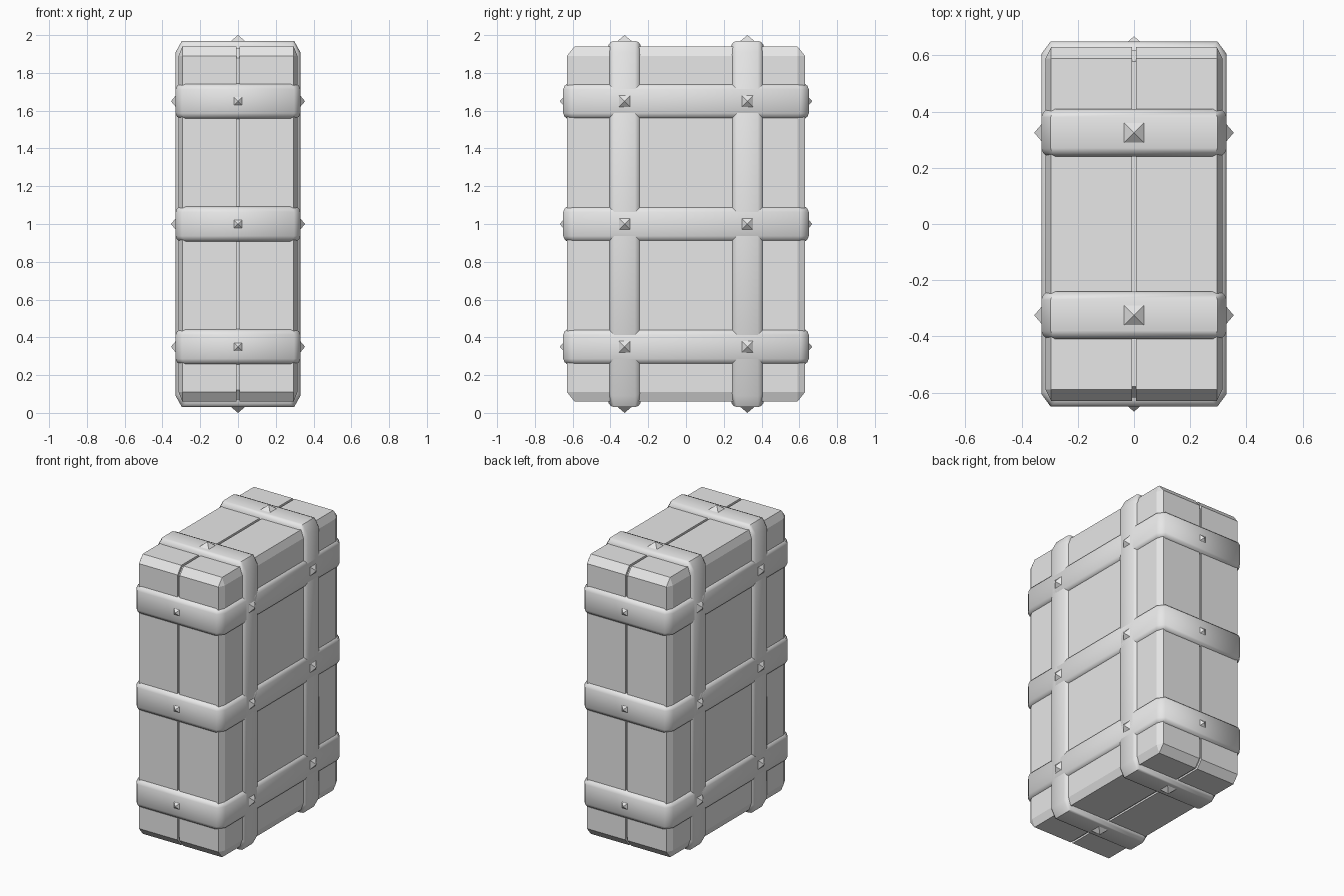
import bpy, bmesh, math
from mathutils import Vector
from itertools import product

old = bpy.data.objects.get("Cube")
if old:
    bpy.data.objects.remove(old, do_unlink=True)

grey = bpy.data.materials.new("plain grey")
grey.use_nodes = True
grey.diffuse_color = (0.8, 0.8, 0.8, 1)
grey.node_tree.nodes["Principled BSDF"].inputs["Base Color"].default_value = (0.8, 0.8, 0.8, 1)

MID = 1.0                  # height of the crate centre
BANDS_Z = (-0.65, 0, 0.65)  # belts, relative to the centre
BANDS_Y = (-0.325, 0.325)   # upright hoops


def finish(name, bm, smooth_angle=None):
    bmesh.ops.recalc_face_normals(bm, faces=bm.faces)
    mesh = bpy.data.meshes.new(name)
    bm.to_mesh(mesh)
    bm.free()
    mesh.materials.append(grey)
    obj = bpy.data.objects.new(name, mesh)
    obj.location.z = MID
    bpy.context.collection.objects.link(obj)
    if smooth_angle:
        mesh.shade_smooth()
        mesh.set_sharp_from_angle(angle=math.radians(smooth_angle))
    return obj


def hull(points):
    bm = bmesh.new()
    for p in points:
        bm.verts.new(p)
    bmesh.ops.convex_hull(bm, input=bm.verts[:])
    bmesh.ops.dissolve_limit(bm, angle_limit=0.01, verts=bm.verts[:], edges=bm.edges[:])
    return bm


def chamfered_box(half, cut):
    """Box whose edges and corners are cut back by a different amount per axis."""
    points = []
    for signs in product((-1, 1), repeat=3):
        for face in range(3):
            points.append([s * (h - (0 if i == face else c))
                           for i, (s, h, c) in enumerate(zip(signs, half, cut))])
    return hull(points)


def band(name, along, centre, width, half, cut):
    """Octagonal hoop around the crate, with rounded rims; along is its axis."""
    other = 3 - along
    points = []
    for side, (inset, back) in product((-1, 1), ((0.022, 0), (0.007, 0.012), (0, 0.03))):
        for sx, so in product((-1, 1), repeat=2):
            for cx, co in ((cut[0], 0), (0, cut[1])):
                p = [0, 0, 0]
                p[0] = sx * (half[0] - inset - cx)
                p[other] = so * (half[1] - inset - co)
                p[along] = centre + side * (width / 2 - back)
                points.append(p)
    return finish(name, hull(points), 50)


# Case: two shells with a narrow seam between them, over a slightly smaller core
bm = chamfered_box((0.315, 0.63, 0.94), (0.02, 0.04, 0.05))
bmesh.ops.bisect_plane(bm, geom=bm.verts[:] + bm.edges[:] + bm.faces[:],
                       plane_co=(0.008, 0, 0), plane_no=(1, 0, 0), clear_inner=True)
bmesh.ops.holes_fill(bm, edges=[e for e in bm.edges if e.is_boundary])
shell = finish("case_shells", bm)
mirror = shell.modifiers.new("Mirror", 'MIRROR')
mirror.use_clip = False
mirror.use_mirror_merge = False
finish("case_core", chamfered_box((0.3, 0.618, 0.928), (0.02, 0.04, 0.05)))

# Reinforcing bands
for i, z in enumerate(BANDS_Z):
    band(f"belt_{i + 1}", 2, z, 0.187, (0.33, 0.65), (0.033, 0.045))
for i, y in enumerate(BANDS_Y):
    band(f"hoop_{i + 1}", 1, y, 0.17, (0.33, 0.97), (0.033, 0.06))


# Pyramid studs at the band crossings and on the narrow faces
def stud(name, spot, normal):
    bm = bmesh.new()
    bmesh.ops.create_cone(bm, cap_ends=True, segments=4, radius1=0.05, radius2=0, depth=0.03)
    bmesh.ops.remove_doubles(bm, verts=bm.verts[:], dist=0.0001)
    bmesh.ops.translate(bm, verts=bm.verts[:], vec=(0, 0, 0.015))
    # make the base square parallel to the grid, then aim it outward
    if max(abs(v.co.x) for v in bm.verts) > 0.045:
        for v in bm.verts:
            v.co.xy = ((v.co.x - v.co.y) * math.sqrt(0.5), (v.co.x + v.co.y) * math.sqrt(0.5))
    normal = Vector(normal)
    turn = Vector((0, 0, 1)).rotation_difference(normal).to_matrix()
    for v in bm.verts:
        v.co = turn @ v.co + Vector(spot)
    finish(name, bm)


for s, word in ((-1, "right"), (1, "left")):
    for (i, y), (j, z) in product(enumerate(BANDS_Y), enumerate(BANDS_Z)):
        stud(f"stud_{word}_{i + 1}_{j + 1}", (s * 0.325, y, z), (s, 0, 0))
for s, word in ((-1, "front"), (1, "back")):
    for j, z in enumerate(BANDS_Z):
        stud(f"stud_{word}_{j + 1}", (0, s * 0.638, z), (0, s, 0))
for s, word in ((-1, "bottom"), (1, "top")):
    for i, y in enumerate(BANDS_Y):
        stud(f"stud_{word}_{i + 1}", (0, y, s * 0.97), (0, 0, s))
